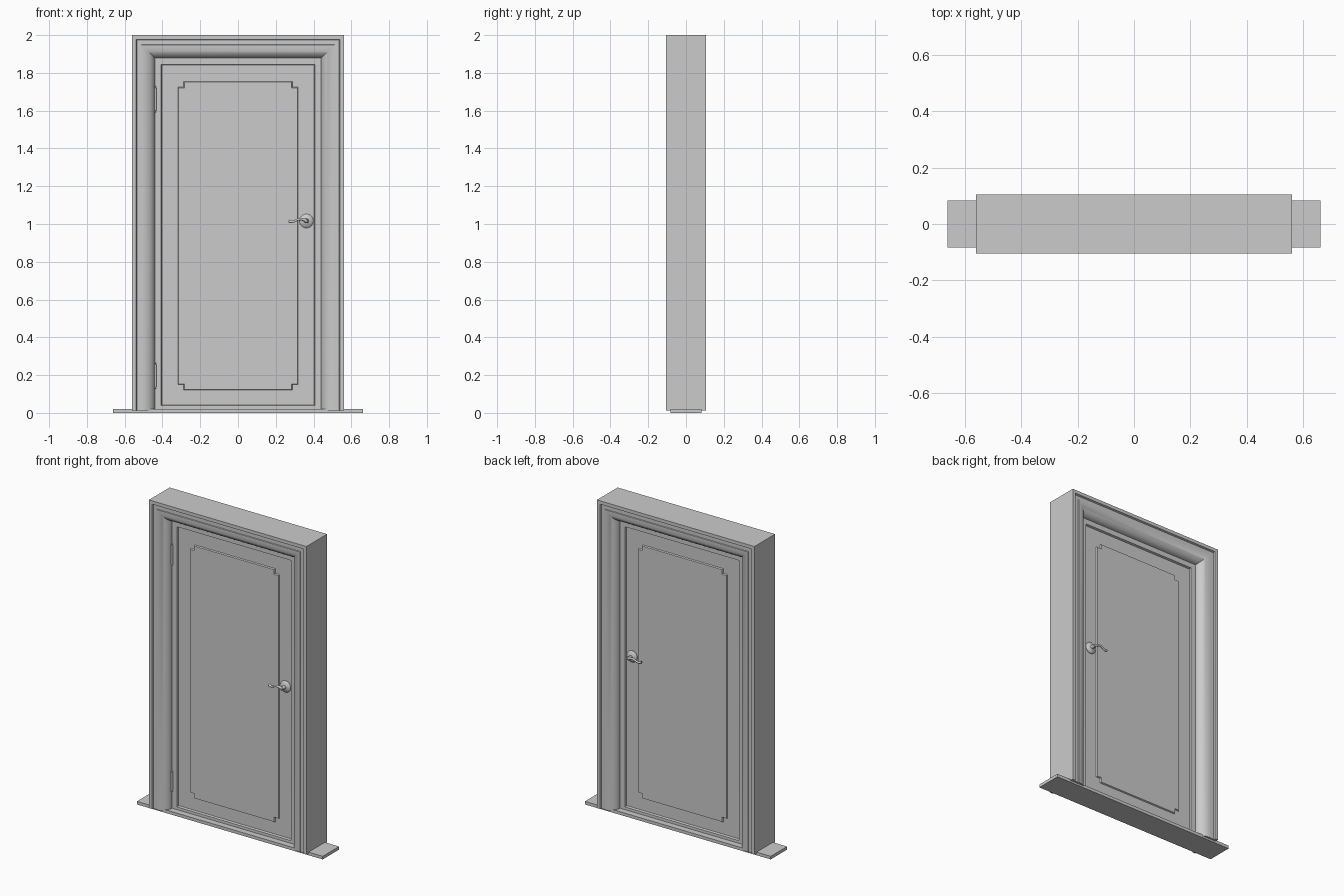
import bpy
import bmesh
import math
from mathutils import Vector

cube = bpy.data.objects.get("Cube")
if cube:
    bpy.data.objects.remove(cube, do_unlink=True)

grey = bpy.data.materials.new("plain grey")
grey.use_nodes = True
COLOUR = (0.6, 0.6, 0.6, 1)
grey.diffuse_color = COLOUR
grey.node_tree.nodes["Principled BSDF"].inputs["Base Color"].default_value = COLOUR


def finish(name, bm, smooth=False):
    bmesh.ops.recalc_face_normals(bm, faces=bm.faces[:])
    mesh = bpy.data.meshes.new(name)
    bm.to_mesh(mesh)
    bm.free()
    mesh.materials.append(grey)
    obj = bpy.data.objects.new(name, mesh)
    bpy.context.scene.collection.objects.link(obj)
    if smooth:
        bpy.ops.object.select_all(action='DESELECT')
        obj.select_set(True)
        bpy.context.view_layer.objects.active = obj
        bpy.ops.object.shade_smooth_by_angle(angle=math.radians(35))
    return obj


def box(name, x0, x1, y0, y1, z0, z1):
    bm = bmesh.new()
    bmesh.ops.create_cube(bm, size=1)
    for v in bm.verts:
        v.co = Vector(((x0 + x1) / 2 + v.co.x * (x1 - x0),
                       (y0 + y1) / 2 + v.co.y * (y1 - y0),
                       (z0 + z1) / 2 + v.co.z * (z1 - z0)))
    return finish(name, bm)


def skin(bm, rings, cap=False):
    """Bridge successive rings of points with quads."""
    rows = [[bm.verts.new(p) for p in ring] for ring in rings]
    n = len(rows[0])
    for a, b in zip(rows, rows[1:]):
        for i in range(n):
            j = (i + 1) % n
            bm.faces.new((a[i], a[j], b[j], b[i]))
    if cap:
        bm.faces.new(rows[0])
        bm.faces.new(rows[-1])


# Frame: moulded section swept up, across and down with mitred corners
HALF_W, TOP, FOOT, DEPTH = 0.562, 2.0, 0.012, 0.105
RIM, FIELD, PANEL = 0.043, 0.03, 0.038
section = [(0, -DEPTH), (0.022, -DEPTH), (0.026, -0.094), (0.05, -0.094)]
for i in range(13):                      # rounded moulding turning in to the door
    t = i / 12 * math.pi / 2
    section.append((0.052 + 0.07 * math.sin(t), -RIM - 0.055 * math.cos(t)))
section += [(d, -y) for d, y in reversed(section)]
bm = bmesh.new()
skin(bm, [[(-HALF_W + d, y, FOOT) for d, y in section],
          [(-HALF_W + d, y, TOP - d) for d, y in section],
          [(HALF_W - d, y, TOP - d) for d, y in section],
          [(HALF_W - d, y, FOOT) for d, y in section]], cap=True)
finish("frame", bm, smooth=True)

# Sill
box("sill", -0.663, 0.663, -0.083, 0.083, 0, 0.02)


# Door leaf: raised rim, recessed field and raised notched panel on both faces
def outline(hw, z0, z1, notch=0.0, inset=0.0):
    pts = []
    for sx, sz in ((-1, -1), (1, -1), (1, 1), (-1, 1)):
        x = sx * (hw - inset)
        z = z0 + inset if sz < 0 else z1 - inset
        side = (x, z - sz * notch)
        inner = (x - sx * notch, z - sz * notch)
        level = (x - sx * notch, z)
        pts += [side, inner, level] if sx == sz else [level, inner, side]
    return pts


BEVEL = 0.004
edge = outline(0.44, 0.02, 1.88)
border = (0.407, 0.038, 1.845)
panel = (0.318, 0.12, 1.755, 0.03)
bm = bmesh.new()
for side in (-1, 1):
    rings = [(edge, 0), (edge, RIM),
             (outline(*border), RIM), (outline(*border, inset=BEVEL), FIELD),
             (outline(*panel), FIELD), (outline(*panel, inset=BEVEL), PANEL)]
    rows = [[(x, side * y, z) for x, z in pts] for pts, y in rings]
    skin(bm, rows)
    bm.faces.new([bm.verts.new(p) for p in rows[-1]])
bmesh.ops.remove_doubles(bm, verts=bm.verts[:], dist=0.0001)
finish("door_leaf", bm)


# Turned parts
def lathe(name, centre, axis, profile, sides=32):
    """Revolve (radius, distance) pairs around an axis."""
    axis = Vector(axis).normalized()
    u = axis.orthogonal().normalized()
    w = axis.cross(u)
    angles = [2 * math.pi * i / sides for i in range(sides)]
    rings = [[Vector(centre) + axis * h + (u * math.cos(a) + w * math.sin(a)) * r for a in angles]
             for r, h in profile]
    bm = bmesh.new()
    skin(bm, rings, cap=True)
    return finish(name, bm, smooth=True)


# Hinges on the front left edge, with small finials
for label, z in (("upper", 1.59), ("lower", 0.127)):
    lathe(label + "_hinge", (-0.439, -0.047, z), (0, 0, 1),
          [(0.003, 0), (0.006, 0.004), (0.003, 0.009), (0.007, 0.011), (0.007, 0.13),
           (0.003, 0.132), (0.006, 0.137), (0.003, 0.141)], 16)

# Lever handles on both faces
HANDLE_X, HANDLE_Z = 0.362, 1.016


def lever(name, side):
    path = [(0, 0.068, 0), (-0.02, 0.074, 0.009), (-0.04, 0.076, 0.009),
            (-0.06, 0.075, 0.001), (-0.075, 0.072, -0.004), (-0.092, 0.068, -0.001)]
    sizes = (1.25, 1.0, 0.85, 0.8, 0.9, 1.1)
    curve = bpy.data.curves.new(name, 'CURVE')
    curve.dimensions = '3D'
    curve.bevel_depth = 0.0075
    curve.bevel_resolution = 3
    curve.use_fill_caps = True
    curve.resolution_u = 6
    spline = curve.splines.new('BEZIER')
    spline.bezier_points.add(len(path) - 1)
    for point, (x, y, z), size in zip(spline.bezier_points, path, sizes):
        point.co = (HANDLE_X + x, side * y, HANDLE_Z + z)
        point.radius = size
        point.handle_left_type = point.handle_right_type = 'AUTO'
    curve.materials.append(grey)
    bpy.context.scene.collection.objects.link(bpy.data.objects.new(name, curve))


for label, side in (("front", -1), ("back", 1)):
    lathe(label + "_rose", (HANDLE_X, side * FIELD, HANDLE_Z), (0, side, 0),
          [(0.037, -0.002), (0.037, 0.003), (0.034, 0.006), (0.028, 0.01), (0.019, 0.014),
           (0.012, 0.016), (0.01, 0.036), (0.01, 0.043), (0.006, 0.046)])
    lever(label + "_lever", side)
